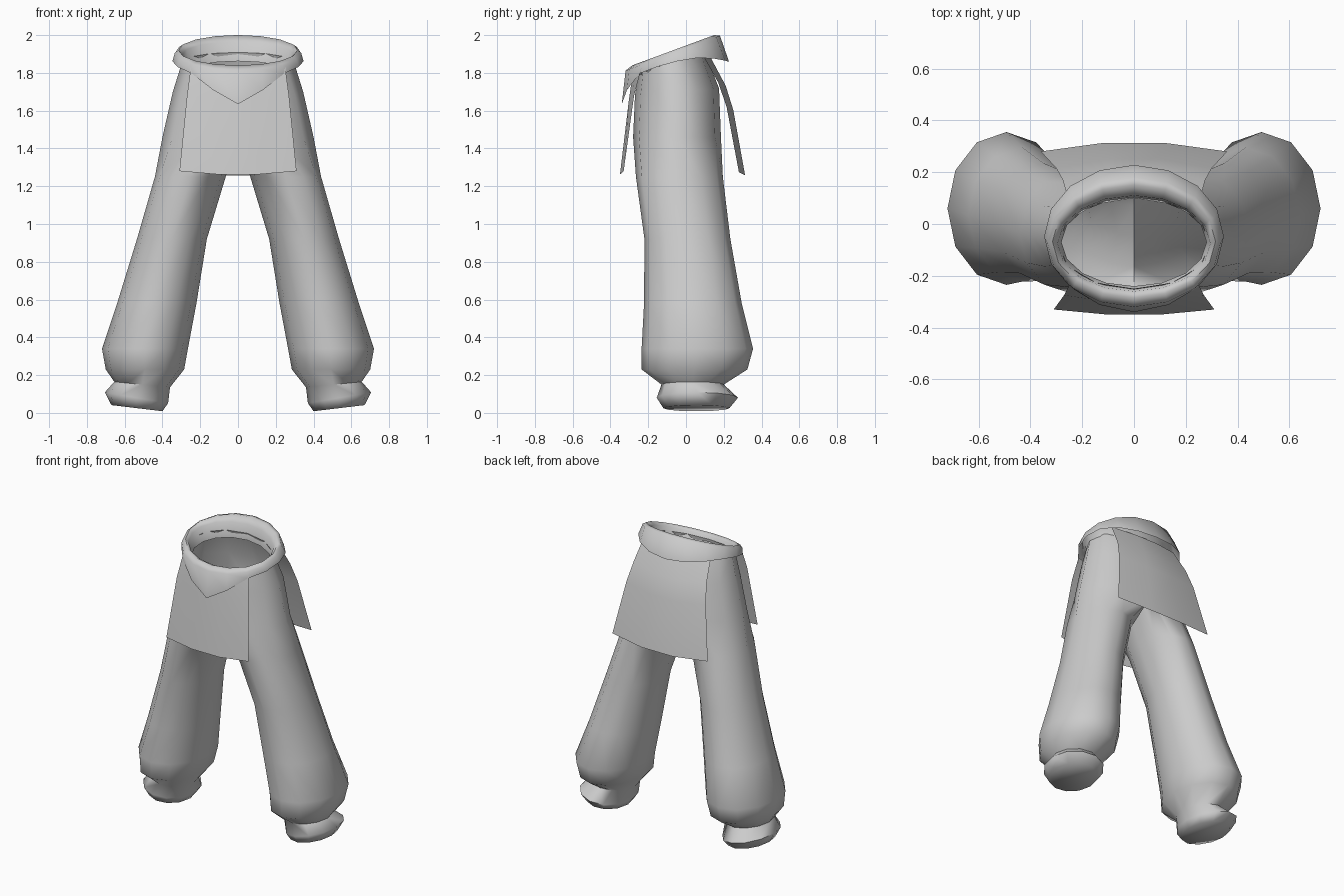
import bpy, bmesh, math
from mathutils import Vector

if "Cube" in bpy.data.objects:
    bpy.data.objects.remove(bpy.data.objects["Cube"])

cloth = bpy.data.materials.new("grey_cloth")
cloth.diffuse_color = (0.6, 0.6, 0.6, 1)
cloth.use_nodes = True
cloth.node_tree.nodes["Principled BSDF"].inputs["Base Color"].default_value = cloth.diffuse_color


def finish(name, bm, angle=60):
    me = bpy.data.meshes.new(name)
    bm.to_mesh(me)
    bm.free()
    ob = bpy.data.objects.new(name, me)
    bpy.context.collection.objects.link(ob)
    me.materials.append(cloth)
    bpy.ops.object.select_all(action='DESELECT')
    bpy.context.view_layer.objects.active = ob
    ob.select_set(True)
    bpy.ops.object.shade_smooth_by_angle(angle=math.radians(angle))
    return ob


def loft(bm, rows, closed=True):
    """Bridge successive rows of points with quads."""
    vs = [[bm.verts.new(p) for p in row] for row in rows]
    n = len(vs[0])
    for a, b in zip(vs, vs[1:]):
        for i in range(n if closed else n - 1):
            j = (i + 1) % n
            bm.faces.new((a[i], b[i], b[j], a[j]))
    return vs


# Trousers: one half lofted from hip to cuff, then mirrored
# z, inner x, outer x, front y, back y, slope along y, slope along x
RINGS = [
    (1.86, -.295, .295, -.25, .10, .28, 0),
    (1.70, -.345, .345, -.27, .175, .08, 0),
    (1.46, -.40, .40, -.28, .185, 0, 0),
    (1.25, .065, .44, -.265, .195, 0, 0),
    (.92, .165, .535, -.22, .235, 0, 0),
    (.58, .22, .64, -.222, .295, 0, 0),
    (.34, .265, .72, -.235, .355, 0, 0),
    (.23, .285, .70, -.235, .325, 0, 0),
    (.15, .36, .655, -.13, .20, 0, .1),
    (.08, .37, .705, -.155, .275, 0, .17),
    (.025, .40, .67, -.12, .23, 0, .12),
]
N = 12
bm = bmesh.new()
rows = []
for z, xi, xo, yf, yb, sy, sx in RINGS:
    cx, cy, rx, ry = (xi + xo) / 2, (yf + yb) / 2, (xo - xi) / 2, (yb - yf) / 2
    row = []
    for i in range(N):
        a = 2 * math.pi * i / N
        x, y = cx + rx * math.cos(a), cy + ry * math.sin(a)
        if x < 1e-4:
            x = 0
        row.append(Vector((x, y, z + sy * (y - cy) + sx * (x - cx))))
    rows.append(row)
vs = loft(bm, rows)
bm.faces.new(vs[-1])
# Open the two halves into each other above the crotch
inner = [f for f in bm.faces if all(abs(v.co.x) < 1e-4 for v in f.verts)]
bmesh.ops.delete(bm, geom=inner, context='FACES')
half = list(bm.verts) + list(bm.edges) + list(bm.faces)
bmesh.ops.mirror(bm, geom=half, axis='X', merge_dist=1e-4)
bmesh.ops.remove_doubles(bm, verts=bm.verts, dist=1e-4)
bmesh.ops.recalc_face_normals(bm, faces=bm.faces)
finish("trousers", bm, 70)

# Waistband: tilted rolled collar with a pointed front
# half width, front y, back y, drop below the crest (None = shaped hem)
BAND = [(.28, -.24, .10, .12), (.295, -.26, .11, .02), (.315, -.285, .15, 0),
        (.335, -.32, .18, .015), (.347, -.325, .228, None)]
M = 16
rows = []
for rx, yf, yb, drop in BAND:
    row = []
    for i in range(M):
        t = 2 * math.pi * i / M
        c = math.cos(t)
        x, y = rx * math.sin(t), (yf + yb) / 2 - (yb - yf) / 2 * c
        if drop is None:
            z = 1.875 + .28 * y - .15 * max(0, c) ** 8 - .08 * max(0, -c) ** 2
            y -= .015 * max(0, c) ** 8
        else:
            z = 1.945 + .37 * y - drop
        row.append((x, y, z))
    rows.append(row)
bm = bmesh.new()
loft(bm, rows)
bmesh.ops.recalc_face_normals(bm, faces=bm.faces)
finish("waistband", bm, 70)


# Hanging flaps: curved sheets; rows are z, half width, centre y, corner y
def flap(name, profile, sag):
    rows = []
    for z, w, yc, ye in profile:
        rows.append([(w * u, yc + (ye - yc) * u * u, z + sag * u * u)
                     for u in (-1, -.33, .33, 1)])
    bm = bmesh.new()
    loft(bm, rows, closed=False)
    finish(name, bm)


flap("front_flap", [(1.81, .25, -.285, -.235), (1.66, .27, -.305, -.275),
                    (1.26, .31, -.352, -.33)], .02)
flap("back_flap", [(1.89, .25, .13, .08), (1.73, .275, .215, .17),
                   (1.60, .30, .255, .215), (1.255, .36, .317, .28)], .02)
